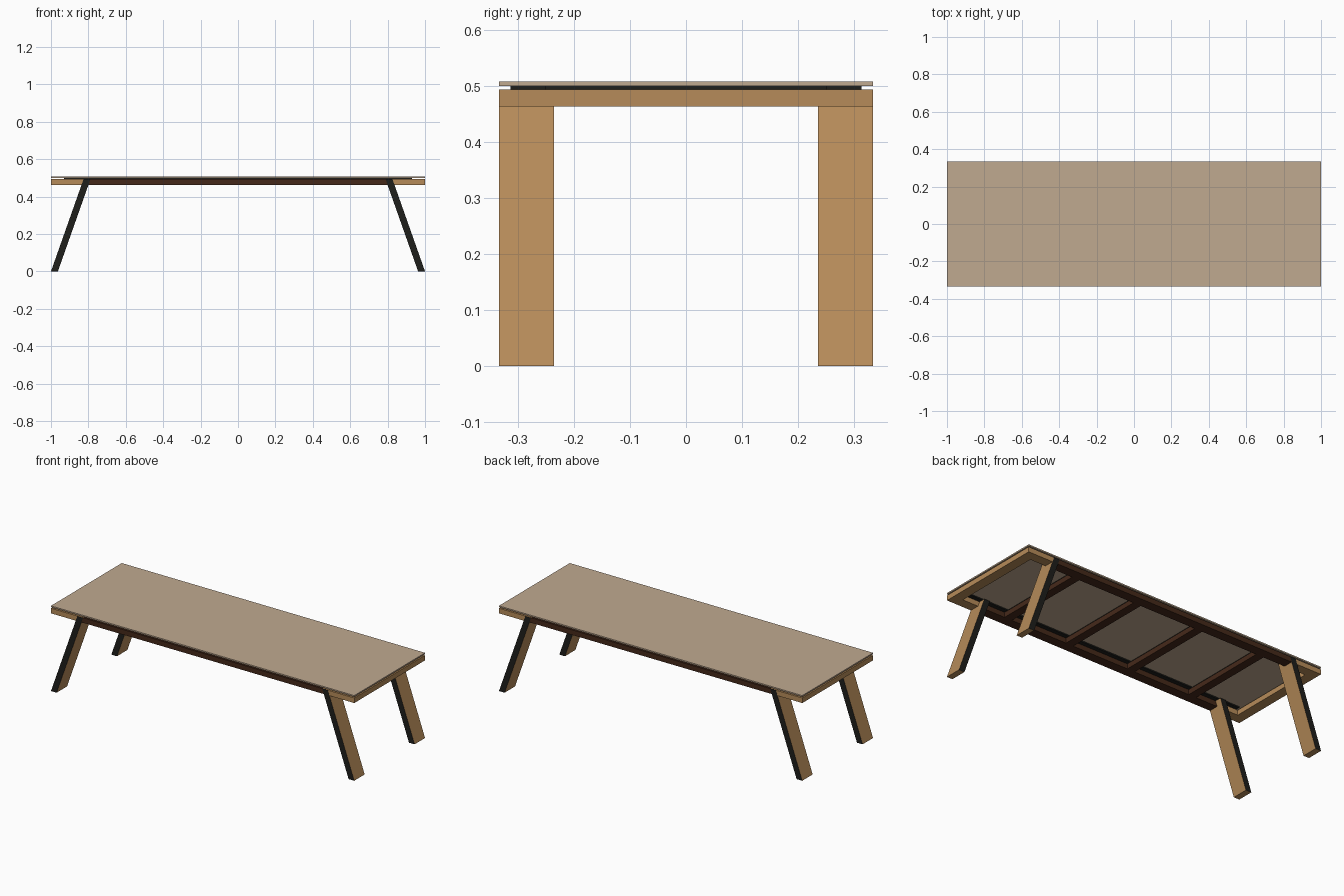
import bpy, bmesh

if "Cube" in bpy.data.objects:
    bpy.data.objects.remove(bpy.data.objects["Cube"])


def mat(name, col):
    m = bpy.data.materials.new(name)
    m.diffuse_color = (*col, 1)
    m.use_nodes = True
    m.node_tree.nodes["Principled BSDF"].inputs["Base Color"].default_value = m.diffuse_color
    return m


TOP = mat("pale_wood", (0.53, 0.40, 0.28))
OAK = mat("oak", (0.47, 0.26, 0.10))
DARK = mat("dark_wood", (0.06, 0.022, 0.01))
STEEL = mat("black", (0.013, 0.013, 0.011))


def finish(name, bm, mats):
    bmesh.ops.recalc_face_normals(bm, faces=bm.faces)
    me = bpy.data.meshes.new(name)
    for m in mats:
        me.materials.append(m)
    bm.to_mesh(me)
    bm.free()
    ob = bpy.data.objects.new(name, me)
    bpy.context.collection.objects.link(ob)


def box(name, x, y, z, m):
    bm = bmesh.new()
    bmesh.ops.create_cube(bm, size=1)
    for v in bm.verts:
        for i, (a, b) in enumerate((x, y, z)):
            v.co[i] = (a + b) / 2 + v.co[i] * (b - a)
    finish(name, bm, [m])


def span(s, a, b):
    return tuple(sorted((s * a, s * b)))


def leg(name, sx, sy):
    # slanted plank: oak faces, black edges towards front and back
    bm = bmesh.new()
    prof = [(0.963, 0), (1.0, 0), (0.826, 0.493), (0.789, 0.493)]
    f = bm.faces.new([bm.verts.new((sx * x, sy * 0.235, z)) for x, z in prof])
    g = bmesh.ops.extrude_face_region(bm, geom=[f])["geom"]
    for v in g:
        if isinstance(v, bmesh.types.BMVert):
            v.co.y = sy * 0.3335
    bmesh.ops.recalc_face_normals(bm, faces=bm.faces)
    for f in bm.faces:
        f.material_index = 1 if abs(f.normal.y) > 0.9 else 0
    finish(name, bm, [OAK, STEEL])


LO, HI = 0.463, 0.493

# table top
box("table_top", (-1, 1), (-0.3335, 0.3335), (0.5, 0.508), TOP)

# long rails and flat support bars, front and back
for sy, side in ((-1, "front"), (1, "back")):
    box(side + "_rail", (-0.81, 0.81), span(sy, 0.275, 0.333), (LO, HI), DARK)
    box(side + "_support_bar", (-0.93, 0.93), span(sy, 0.25, 0.313), (HI, 0.5), STEEL)

# cross bars
for i in range(4):
    x = -0.63 + 0.42 * i
    box(f"cross_bar_{i + 1}", (x - 0.025, x + 0.025), (-0.275, 0.275), (LO, HI), DARK)
    box(f"cross_strip_{i + 1}", (x - 0.02, x + 0.02), (-0.25, 0.25), (HI, 0.5), STEEL)

# end frames and legs
for sx, end in ((-1, "left"), (1, "right")):
    box(end + "_end_rail", span(sx, 0.94, 1), (-0.333, 0.333), (LO, HI), OAK)
    for sy, side in ((-1, "front"), (1, "back")):
        box(f"{end}_{side}_side_rail", span(sx, 0.81, 0.94), span(sy, 0.275, 0.333), (LO, HI), OAK)
        leg(f"{end}_{side}_leg", sx, sy)
